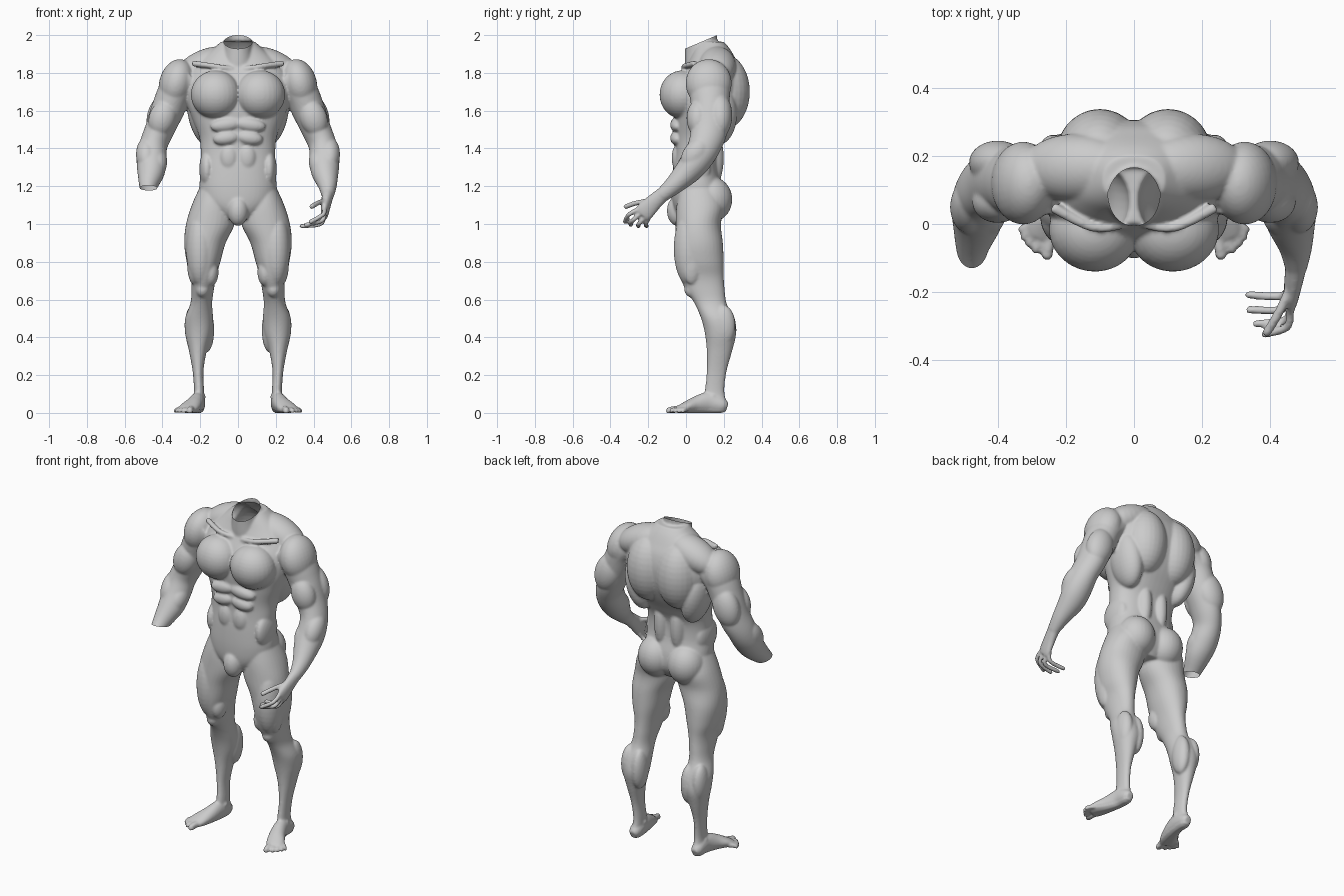
import bpy, bmesh, math
from mathutils import Vector, Matrix, Euler

bm = bmesh.new()


def ball(c, r, rot=(0, 0, 0), both=True):
    """Ellipsoid muscle, mirrored when both is set."""
    m = Matrix.Translation(c) @ Euler([math.radians(a) for a in rot]).to_matrix().to_4x4() @ Matrix.Diagonal((*r, 1))
    for s in ((1, -1) if both else (1,)):
        bmesh.ops.create_uvsphere(bm, u_segments=28, v_segments=18, radius=1,
                                  matrix=Matrix.Diagonal((s, 1, 1, 1)) @ m)


def smooth_path(pts, steps=5):
    """Catmull-Rom through tuples (x, y, z, r_side, r_up)."""
    out = []
    for i in range(len(pts) - 1):
        p0, p1, p2, p3 = (pts[max(0, min(len(pts) - 1, i + k))] for k in (-1, 0, 1, 2))
        for j in range(steps):
            t = j / steps
            out.append([0.5 * (2 * b + (c - a) * t + (2 * a - 5 * b + 4 * c - d) * t * t
                               + (3 * b - a - 3 * c + d) * t ** 3) for a, b, c, d in zip(p0, p1, p2, p3)])
    return out + [list(pts[-1])]


def tube(pts, both=True, flat=False, p=2.0, n=32):
    """Loft of superellipse rings; flat keeps the rings horizontal."""
    path = smooth_path(pts)
    for sx in ((1, -1) if both else (1,)):
        rings = []
        for i, q in enumerate(path):
            c = Vector(q[:3])
            s, u = Vector((1, 0, 0)), Vector((0, 1, 0))
            if not flat:
                d = (Vector(path[min(i + 1, len(path) - 1)][:3]) - Vector(path[max(i - 1, 0)][:3])).normalized()
                s = (s - d * s.dot(d)).normalized()
                u = d.cross(s)
            ring = []
            for k in range(n):
                a = 2 * math.pi * k / n
                ca, sa = math.cos(a), math.sin(a)
                v = c + s * q[3] * math.copysign(abs(ca) ** (2 / p), ca) + u * q[4] * math.copysign(abs(sa) ** (2 / p), sa)
                ring.append(bm.verts.new((v.x * sx, v.y, v.z)))
            rings.append(ring)
        for a, b in zip(rings, rings[1:]):
            for k in range(n):
                bm.faces.new((a[k], a[(k + 1) % n], b[(k + 1) % n], b[k]))
        bm.faces.new(rings[0][::-1])
        bm.faces.new(rings[-1])


def digit(pts, r, both):
    """Finger or toe with a round tip."""
    tube([(*q, r, r) for q in pts], both, n=14)
    ball(pts[-1], (r, r, r), both=both)


def box_rings(rows):
    """Rows of z, x_in, x_out, y_front, y_back to loft points."""
    return [((a + b) / 2, (f + k) / 2, z, (b - a) / 2, (k - f) / 2) for z, a, b, f, k in rows]


# Torso core and neck
torso = [(1.03, .08, -.05, .16), (1.10, .18, -.07, .20), (1.18, .205, -.075, .20), (1.28, .197, -.07, .175),
         (1.38, .197, -.06, .175), (1.46, .205, -.06, .21), (1.55, .24, -.065, .26), (1.64, .27, -.07, .295),
         (1.74, .28, -.05, .305), (1.82, .25, -.01, .29), (1.88, .19, .02, .26), (1.93, .13, .04, .23), (1.965, .09, .06, .20)]
tube(box_rings([(z, -w, w, f, k) for z, w, f, k in torso]), both=False, flat=True, p=2.3, n=48)
tube([(0, .10, 1.76, .10, .10), (0, .09, 1.85, .088, .095), (0, .08, 1.93, .075, .086), (0, .08, 2.06, .075, .088)],
     both=False, flat=True)

# Torso muscles
ball((.118, -.02, 1.685), (.132, .12, .128), (0, 0, 8))       # pectoral
ball((.10, .20, 1.70), (.13, .138, .20))                      # upper back
ball((.17, .165, 1.835), (.17, .10, .09), (0, 22, 0))         # trapezius
ball((.19, .16, 1.58), (.075, .11, .17), (0, 12, 0))          # lat
ball((.055, .13, 1.35), (.05, .07, .17))                      # lower back
for z, w in ((1.525, .085), (1.455, .07)):
    ball((.062, -.048, z), (w, .036, .038), (0, 8, 0))        # abdominals
ball((.048, -.04, 1.35), (.05, .036, .075))
ball((.165, .04, 1.29), (.04, .09, .10))                      # oblique
ball((0, -.045, 1.07), (.055, .056, .08), both=False)         # groin
ball((.10, .135, 1.13), (.108, .11, .12))                     # glute
tube([(.03, .0, 1.82, .014, .014), (.12, -.01, 1.835, .014, .014), (.24, .05, 1.85, .016, .016)])

# Legs
tube(box_rings([(1.20, .06, .20, -.03, .16), (1.10, .02, .245, -.05, .20), (1.00, .018, .275, -.055, .185),
                (.90, .065, .285, -.055, .195), (.80, .093, .272, -.05, .20), (.72, .115, .25, -.033, .20),
                (.65, .128, .246, .0, .205), (.58, .137, .252, .045, .215), (.50, .132, .28, .08, .25),
                (.42, .138, .28, .10, .265), (.33, .165, .26, .11, .245), (.22, .183, .24, .11, .215),
                (.12, .180, .233, .10, .203), (.06, .18, .237, .09, .213), (.01, .185, .236, .1, .215)]),
     flat=True, p=2.1)
ball((.20, .02, .87), (.075, .085, .20))                      # front thigh
ball((.145, .025, .745), (.042, .055, .075))                  # inner knee muscle
ball((.235, .03, .80), (.035, .055, .12))                     # outer thigh
ball((.188, .035, .655), (.038, .045, .045))                  # kneecap
ball((.168, .205, .44), (.042, .062, .12))                    # inner calf
ball((.24, .20, .46), (.042, .062, .11))                      # outer calf
ball((.207, .14, .085), (.037, .026, .024))                   # ankle bones

# Feet and toes
tube([(.21, .218, .03, .02, .02), (.21, .19, .04, .035, .04), (.213, .12, .055, .038, .055),
      (.232, .05, .043, .045, .043), (.258, -.005, .029, .052, .028), (.27, -.04, .02, .045, .018)])
for (x0, y0), (x1, y1), r in (((.243, -.02), (.255, -.09), .017), ((.265, -.02), (.289, -.077), .012),
                              ((.28, -.01), (.309, -.058), .0115), ((.29, .0), (.324, -.038), .011),
                              ((.298, .012), (.331, -.016), .011)):
    digit([(x0, y0, .022), ((x0 + x1) / 2, (y0 + y1) / 2, .021), (x1, y1, .014)], r, True)

# Arms
tube([(.25, .13, 1.77, .08, .10), (.32, .125, 1.72, .09, .11), (.37, .128, 1.61, .088, .10),
      (.415, .122, 1.50, .078, .098), (.447, .10, 1.42, .074, .088), (.457, .06, 1.345, .079, .08),
      (.46, .01, 1.28, .074, .07), (.474, -.065, 1.205, .05, .05), (.476, -.13, 1.15, .032, .038)])
ball((.325, .12, 1.745), (.092, .122, .13), (0, -15, 0))      # deltoid
ball((.40, .065, 1.56), (.072, .062, .10), (0, -18, 0))       # biceps
ball((.40, .18, 1.575), (.08, .065, .12), (0, -18, 0))        # triceps
ball((.485, .05, 1.37), (.055, .065, .10), (-35, 0, 0))       # outer forearm
ball((.425, .04, 1.33), (.05, .06, .09), (-40, 0, 0))         # inner forearm

# Hand on the +x side only
tube([(.476, -.12, 1.16, .032, .038), (.468, -.17, 1.115, .027, .044), (.46, -.215, 1.07, .022, .05),
      (.456, -.235, 1.052, .018, .046)], both=False)
for finger in (((.458, -.25, 1.08), (.45, -.302, 1.05), (.385, -.323, 1.012)),
               ((.457, -.235, 1.06), (.445, -.282, 1.018), (.36, -.293, .995)),
               ((.455, -.21, 1.045), (.437, -.25, 1.0), (.34, -.252, .989)),
               ((.453, -.19, 1.045), (.43, -.212, 1.003), (.337, -.208, .989))):
    digit(finger, .0125, False)
digit(((.462, -.18, 1.125), (.425, -.26, 1.112), (.39, -.318, 1.092)), .014, False)

# Fuse everything into one skin
bmesh.ops.recalc_face_normals(bm, faces=bm.faces)
mesh = bpy.data.meshes.new("body")
bm.to_mesh(mesh)
bm.free()
body = bpy.data.objects.new("body", mesh)
bpy.context.collection.objects.link(body)
bpy.context.view_layer.objects.active = body
body.select_set(True)
fuse = body.modifiers.new("fuse", 'REMESH')
fuse.mode, fuse.voxel_size = 'VOXEL', 0.0065
soft = body.modifiers.new("soften", 'SMOOTH')
soft.factor, soft.iterations = 0.5, 7
for name in ("fuse", "soften"):
    bpy.ops.object.modifier_apply(modifier=name)

# Flat soles, open neck and open forearm stump
bm = bmesh.new()
bm.from_mesh(body.data)
for v in bm.verts:
    v.co.z = max(v.co.z, 0.004) - 0.004 if v.co.z < 0.02 else v.co.z


def cut(point, normal, inside):
    point, normal = Vector(point), Vector(normal).normalized()
    faces = [f for f in bm.faces if inside(f.calc_center_median())]
    geom = list({e for f in faces for e in f.edges} | {v for f in faces for v in f.verts}) + faces
    bmesh.ops.bisect_plane(bm, geom=geom, plane_co=point, plane_no=normal, dist=1e-5)
    gone = [v for v in bm.verts if inside(v.co) and (v.co - point).dot(normal) > 2e-5]
    bmesh.ops.delete(bm, geom=gone, context='VERTS')


cut((0, 0, 1.93), (0, -.07, .165), lambda c: c.z > 1.8 and abs(c.x) < .3)
cut((-.475, -.07, 1.19), (0, -.25, -1), lambda c: c.x < -.33 and c.z > .5)
bm.to_mesh(body.data)
bm.free()
bpy.ops.object.shade_smooth()
